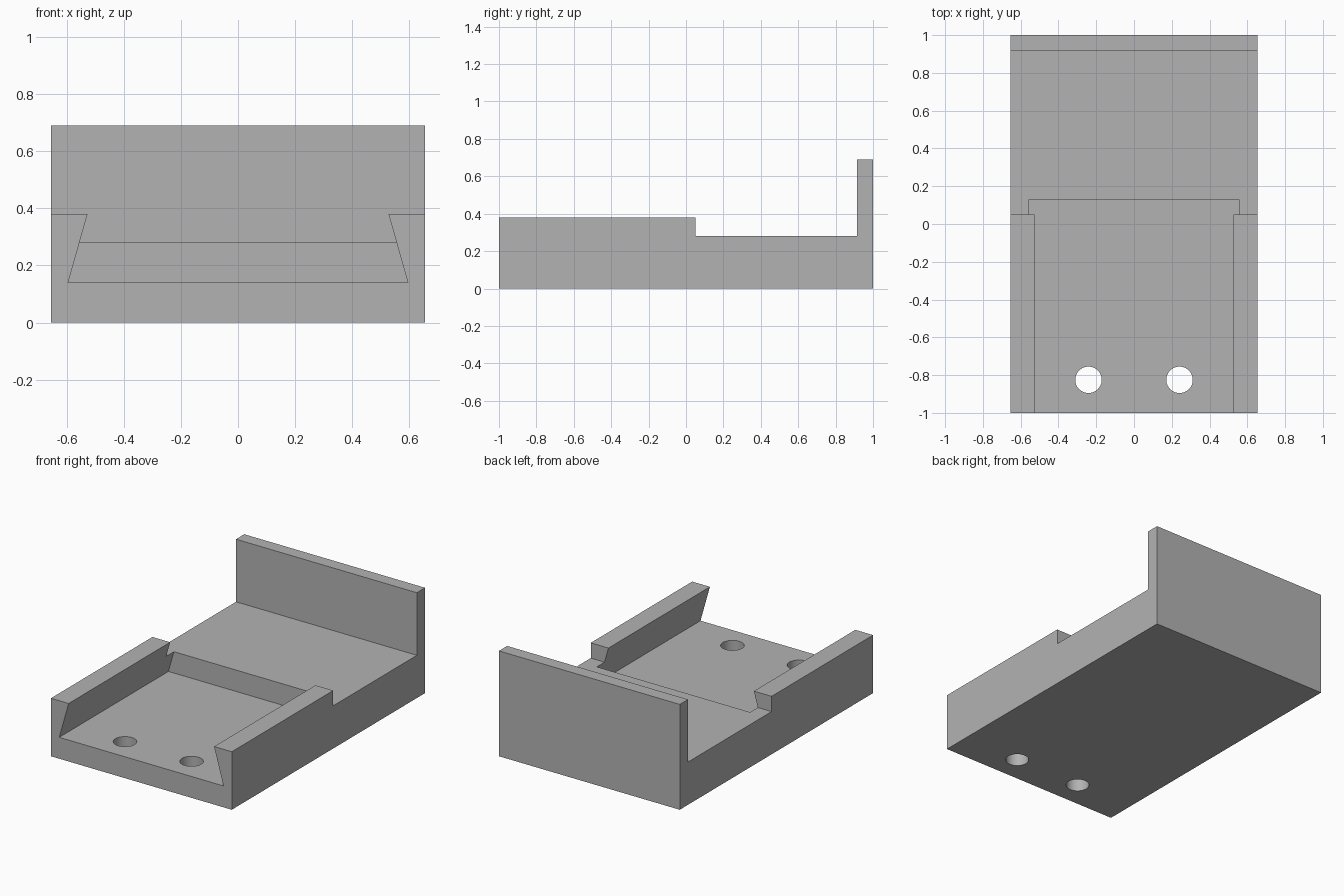
import bpy
import bmesh

cube = bpy.data.objects.get("Cube")
if cube:
    bpy.data.objects.remove(cube, do_unlink=True)

HALF_WIDTH = 0.655

grey = bpy.data.materials.new("plain grey")
grey.use_nodes = True
colour = (0.45, 0.45, 0.45, 1)
grey.diffuse_color = colour
grey.node_tree.nodes["Principled BSDF"].inputs["Base Color"].default_value = colour


def prism(name, points, offset):
    """Extrude a closed outline of 3D points along an offset."""
    bm = bmesh.new()
    face = bm.faces.new([bm.verts.new(p) for p in points])
    result = bmesh.ops.extrude_face_region(bm, geom=[face])
    moved = [v for v in result["geom"] if isinstance(v, bmesh.types.BMVert)]
    bmesh.ops.translate(bm, verts=moved, vec=offset)
    bmesh.ops.recalc_face_normals(bm, faces=bm.faces)
    mesh = bpy.data.meshes.new(name)
    bm.to_mesh(mesh)
    bm.free()
    mesh.materials.append(grey)
    obj = bpy.data.objects.new(name, mesh)
    bpy.context.collection.objects.link(obj)
    return obj


def cut(target, cutter):
    """Subtract a cutter, apply the result and remove the cutter."""
    bpy.context.view_layer.objects.active = target
    mod = target.modifiers.new("cut", 'BOOLEAN')
    mod.operation = 'DIFFERENCE'
    mod.solver = 'EXACT'
    mod.object = cutter
    bpy.ops.object.modifier_apply(modifier=mod.name)
    bpy.data.objects.remove(cutter, do_unlink=True)


# Body: side profile with raised rails, lower deck and upright back plate
profile = [(-1, 0), (1, 0), (1, 0.69), (0.915, 0.69), (0.915, 0.28),
           (0.05, 0.28), (0.05, 0.38), (-1, 0.38)]
body = prism("bracket_body", [(-HALF_WIDTH, y, z) for y, z in profile],
             (2 * HALF_WIDTH, 0, 0))

# Dovetail channel: wide floor, narrowing upwards, open at the front
floor_z, floor_half = 0.14, 0.595
top_z, top_half = 0.45, 0.507
channel = [(-floor_half, floor_z), (floor_half, floor_z),
           (top_half, top_z), (-top_half, top_z)]
cut(body, prism("channel_cutter", [(x, -1.1, z) for x, z in channel],
                (0, 1.23, 0)))

# Pair of screw holes through the channel floor
for side in (-1, 1):
    bpy.ops.mesh.primitive_cylinder_add(vertices=48, radius=0.07, depth=0.6,
                                        location=(side * 0.241, -0.825, 0.1))
    hole = bpy.context.object
    hole.name = "hole_cutter"
    hole.data.materials.append(grey)
    cut(body, hole)

# Smooth the hole walls, keep the block edges sharp
bpy.ops.object.select_all(action='DESELECT')
body.select_set(True)
bpy.context.view_layer.objects.active = body
bpy.ops.object.shade_smooth_by_angle(angle=0.5)
